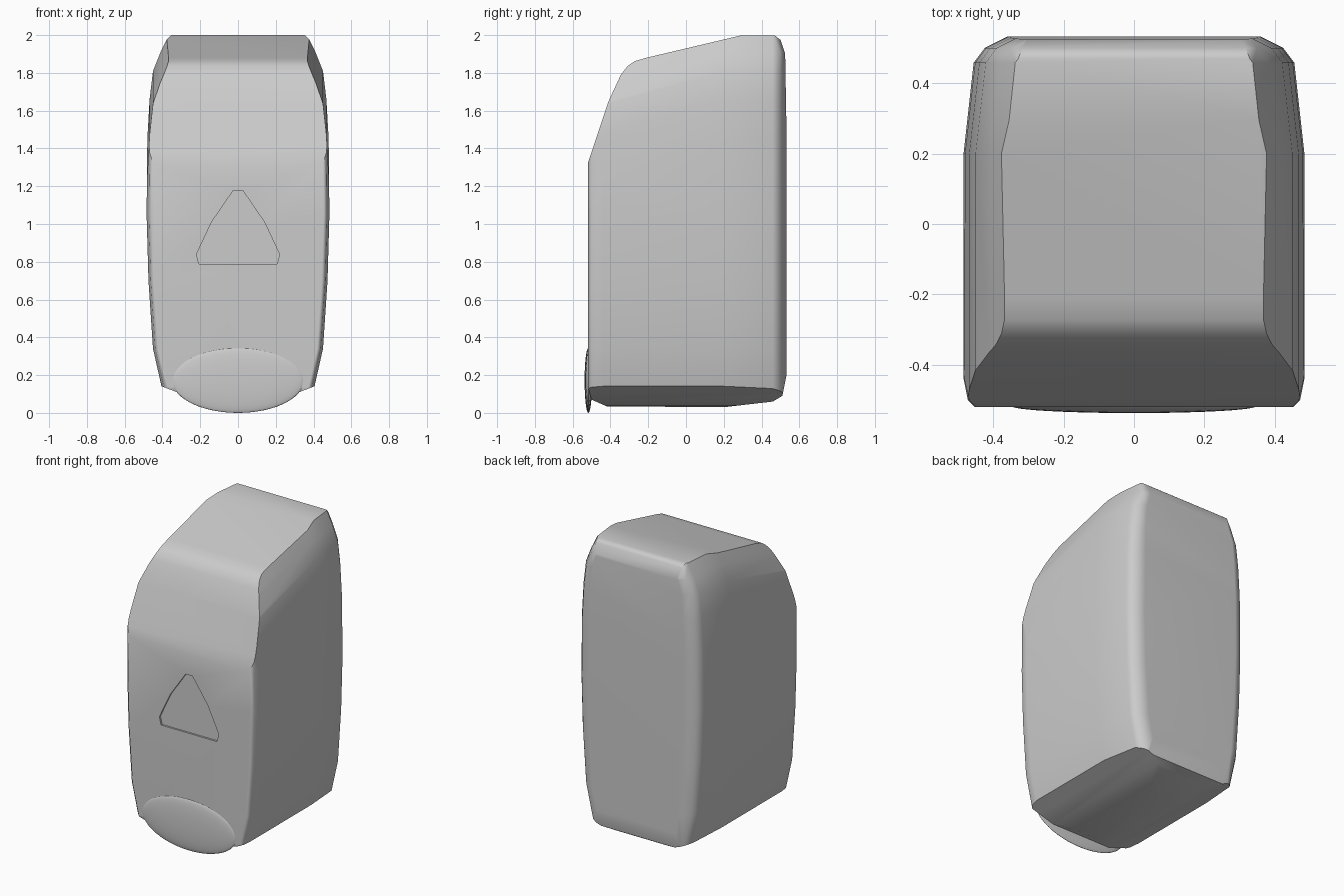
import bpy
import bmesh
from mathutils import Vector

cube = bpy.data.objects.get("Cube")
if cube:
    bpy.data.objects.remove(cube, do_unlink=True)

grey = bpy.data.materials.new("light grey plastic")
grey.use_nodes = True
colour = (0.6, 0.6, 0.6, 1)
grey.diffuse_color = colour
grey.node_tree.nodes["Principled BSDF"].inputs["Base Color"].default_value = colour


def add_object(name, bm):
    mesh = bpy.data.meshes.new(name)
    bm.to_mesh(mesh)
    bm.free()
    mesh.materials.append(grey)
    obj = bpy.data.objects.new(name, mesh)
    bpy.context.collection.objects.link(obj)
    return obj


def smooth(obj, angle):
    bpy.ops.object.select_all(action="DESELECT")
    obj.select_set(True)
    bpy.context.view_layer.objects.active = obj
    bpy.ops.object.shade_smooth_by_angle(angle=angle)


def slice_off(bm, p, q, along):
    """Trim the solid with the plane through p and q that runs in a direction."""
    normal = (q - p).cross(along).normalized()
    if normal.dot(p - Vector((0, 0, 1))) < 0:
        normal.negate()
    cut = bmesh.ops.bisect_plane(bm, geom=bm.verts[:] + bm.edges[:] + bm.faces[:],
                                 plane_co=p, plane_no=normal, dist=1e-5, clear_outer=True)
    rim = [e for e in cut["geom_cut"] if isinstance(e, bmesh.types.BMEdge) and e.is_boundary]
    if rim:
        bmesh.ops.edgeloop_fill(bm, edges=rim)


# Housing: a block trimmed to its side profile, its bowed sides and its curved base
bm = bmesh.new()
bmesh.ops.create_cube(bm, size=2)
bmesh.ops.translate(bm, verts=bm.verts, vec=(0, 0, 1))

profile = [(-.52, .14), (-.52, 1.32), (-.41, 1.65), (-.345, 1.79), (-.31, 1.835), (-.265, 1.867),
           (-.21, 1.88), (.2, 2), (.47, 1.998), (.5, 1.975), (.525, 1.9), (.532, 1.5),
           (.532, .2), (.51, .09), (.46, .06), (.2, .03), (-.42, .035), (-.5, .07), (-.52, .14)]
for (y, z), (y2, z2) in zip(profile, profile[1:]):
    slice_off(bm, Vector((0, y, z)), Vector((0, y2, z2)), Vector((1, 0, 0)))

widths = [(.405, .14), (.45, .34), (.474, .7), (.484, 1.05), (.48, 1.45),
          (.468, 1.66), (.45, 1.81), (.41, 1.91), (.365, 2)]
# depth at which each side strip starts, how far it is inset, and where it heads
strips = [(.2, 0, (0, 1, 0)), (.2, 0, (0, 1, .28)), (.2, 0, (-.03, .27, 0)),
          (.46, .03, (-.03, .04, 0)), (.5, .06, (-.05, .025, 0)),
          (-.44, 0, (-.012, -.06, 0)), (-.5, .012, (-.02, -.02, 0))]
base = [(0, .03), (.12, .04), (.23, .073), (.32, .108), (.405, .14)]
for side in (-1, 1):
    for (x, z), (x2, z2) in zip(widths, widths[1:]):
        for y, inset, heading in strips:
            slope = heading[2]
            if slope and z < 1.4:
                continue
            along = Vector((side * heading[0], heading[1], slope))
            slice_off(bm, Vector((side * (x - inset), y, z)),
                      Vector((side * (x2 - inset), y, z2)), along)
    for (x, z), (x2, z2) in zip(base, base[1:]):
        slice_off(bm, Vector((side * x, 0, z)), Vector((side * x2, 0, z2)), Vector((0, 1, 0)))
bmesh.ops.remove_doubles(bm, verts=bm.verts, dist=.004)
bmesh.ops.recalc_face_normals(bm, faces=bm.faces)
housing = add_object("housing", bm)

# Shallow triangular recess in the front
bm = bmesh.new()
half = [(.025, 1.178), (.14, 1.01), (.22, .84), (.207, .787)]
outline = half + [(-x, z) for x, z in reversed(half)]
face = bm.faces.new([bm.verts.new((x, -.6, z)) for x, z in outline])
sweep = bmesh.ops.extrude_face_region(bm, geom=[face])
bmesh.ops.translate(bm, vec=(0, .092, 0),
                    verts=[v for v in sweep["geom"] if isinstance(v, bmesh.types.BMVert)])
bmesh.ops.recalc_face_normals(bm, faces=bm.faces)
cutter = add_object("recess_cutter", bm)
cutter.hide_render = True
cutter.hide_viewport = True

recess = housing.modifiers.new("recess", "BOOLEAN")
recess.operation = "DIFFERENCE"
recess.solver = "EXACT"
recess.object = cutter
smooth(housing, .8)
weighted = housing.modifiers.new("even shading", "WEIGHTED_NORMAL")
weighted.keep_sharp = True

# Oval push button, a thin lens over the lower front edge
bm = bmesh.new()
bmesh.ops.create_uvsphere(bm, u_segments=48, v_segments=24, radius=1)
bmesh.ops.scale(bm, verts=bm.verts, vec=(.348, .02, .172))
bmesh.ops.translate(bm, verts=bm.verts, vec=(0, -.517, .172))
smooth(add_object("push_button", bm), 1.2)
